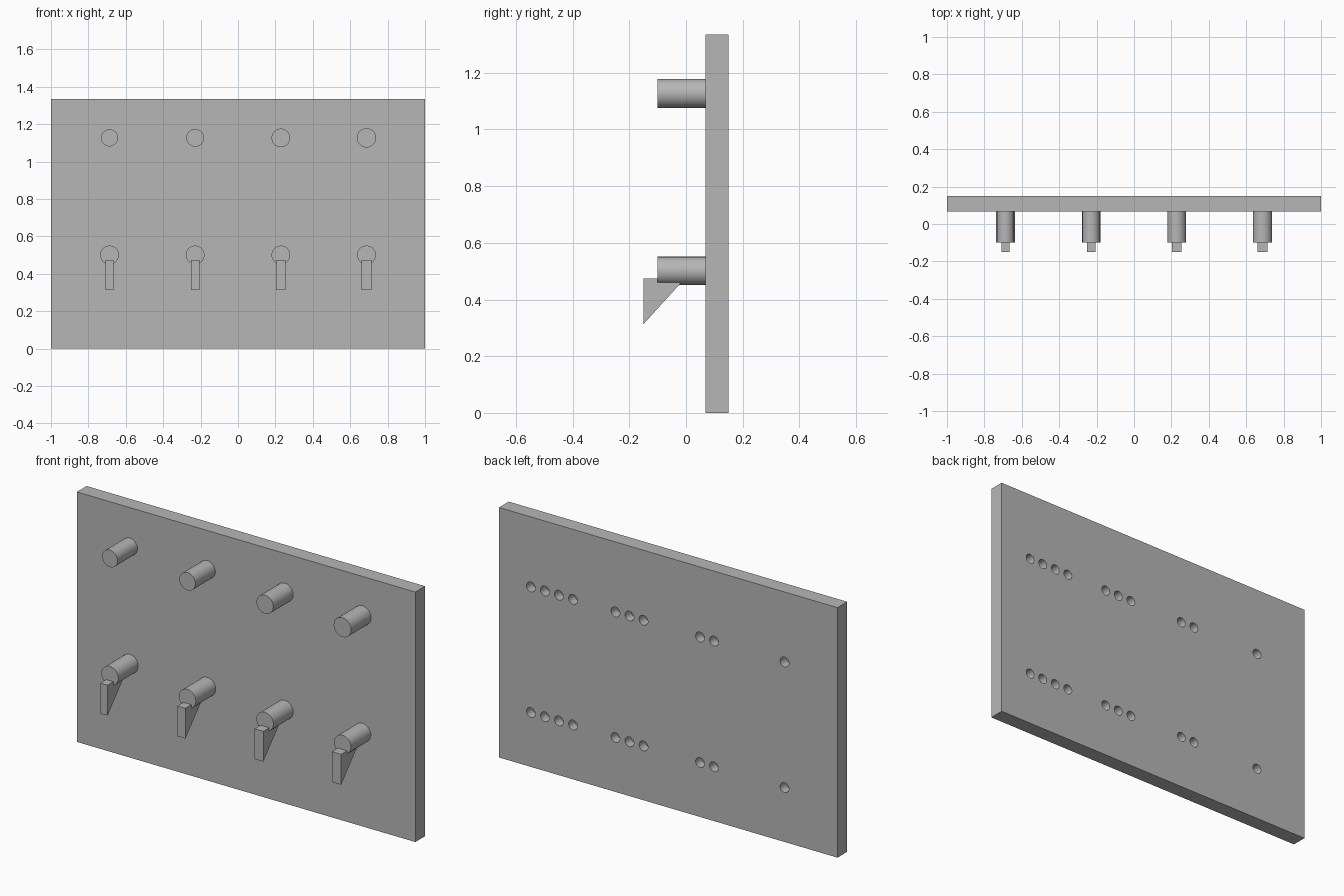
import bpy
import bmesh
from math import pi, radians

cube = bpy.data.objects.get("Cube")
if cube:
    bpy.data.objects.remove(cube, do_unlink=True)

# Single grey finish
grey = bpy.data.materials.new("grey")
grey.use_nodes = True
grey.diffuse_color = (0.47, 0.47, 0.47, 1)
grey.node_tree.nodes["Principled BSDF"].inputs["Base Color"].default_value = grey.diffuse_color

WIDTH, HEIGHT = 2.0, 1.335
FRONT, BACK = 0.068, 0.15
COLUMNS = [-0.687, -0.229, 0.229, 0.687]
UPPER_Z, LOWER_Z = 1.127, 0.501
PEG_TIP = -0.1


def activate(obj):
    bpy.ops.object.select_all(action='DESELECT')
    obj.select_set(True)
    bpy.context.view_layer.objects.active = obj


def rod(name, x, z, radius, y0, y1, sides=48):
    """Smooth cylinder lying along y."""
    bpy.ops.mesh.primitive_cylinder_add(
        vertices=sides, radius=radius, depth=y1 - y0,
        location=(x, (y0 + y1) / 2, z), rotation=(pi / 2, 0, 0))
    obj = bpy.context.object
    obj.name = name
    obj.data.materials.append(grey)
    bpy.ops.object.shade_smooth_by_angle(angle=radians(30))
    return obj


def wedge(name, x, width, profile):
    """Side profile in (y, z), extruded along x."""
    bm = bmesh.new()
    face = bm.faces.new([bm.verts.new((x - width / 2, y, z)) for y, z in profile])
    side = bmesh.ops.extrude_face_region(bm, geom=[face])
    moved = [v for v in side["geom"] if isinstance(v, bmesh.types.BMVert)]
    bmesh.ops.translate(bm, verts=moved, vec=(width, 0, 0))
    bmesh.ops.recalc_face_normals(bm, faces=bm.faces)
    mesh = bpy.data.meshes.new(name)
    bm.to_mesh(mesh)
    bm.free()
    mesh.materials.append(grey)
    obj = bpy.data.objects.new(name, mesh)
    bpy.context.collection.objects.link(obj)


# Back board
bpy.ops.mesh.primitive_cube_add(size=1, location=(0, (FRONT + BACK) / 2, HEIGHT / 2))
board = bpy.context.object
board.name = "board"
board.scale = (WIDTH, BACK - FRONT, HEIGHT)
bpy.ops.object.transform_apply(location=True, rotation=False, scale=True)
board.data.materials.append(grey)

# Blind holes in the back: one more per column towards the left
cutters = []
for i, x in enumerate(COLUMNS):
    for j in range(i + 1):
        for z in (0.29, 0.961):
            hole_x = x + (j - i / 2) * 0.083
            cutters.append(rod("hole_cutter", hole_x, z, 0.026, BACK - 0.05, BACK + 0.02, 32))
activate(cutters[0])
for c in cutters:
    c.select_set(True)
bpy.ops.object.join()
cutter = bpy.context.object
cutter.hide_render = True

activate(board)
cut = board.modifiers.new("holes", 'BOOLEAN')
cut.operation = 'DIFFERENCE'
cut.solver = 'EXACT'
cut.object = cutter
bpy.ops.object.modifier_apply(modifier=cut.name)
bpy.data.objects.remove(cutter, do_unlink=True)
bpy.ops.object.shade_smooth_by_angle(angle=radians(30))

# Pegs and hooks, growing slightly from column to column
for i, x in enumerate(COLUMNS):
    n = i + 1
    rod(f"upper_peg_{n}", x, UPPER_Z, 0.0455 + 0.002 * i, PEG_TIP, FRONT)
    rod(f"lower_peg_{n}", x, LOWER_Z, 0.05, PEG_TIP, FRONT)
    wedge(f"hook_{n}", x, 0.043 + 0.004 * i,
          [(-0.15, 0.475), (-0.15, 0.313), (-0.003, 0.475)])
